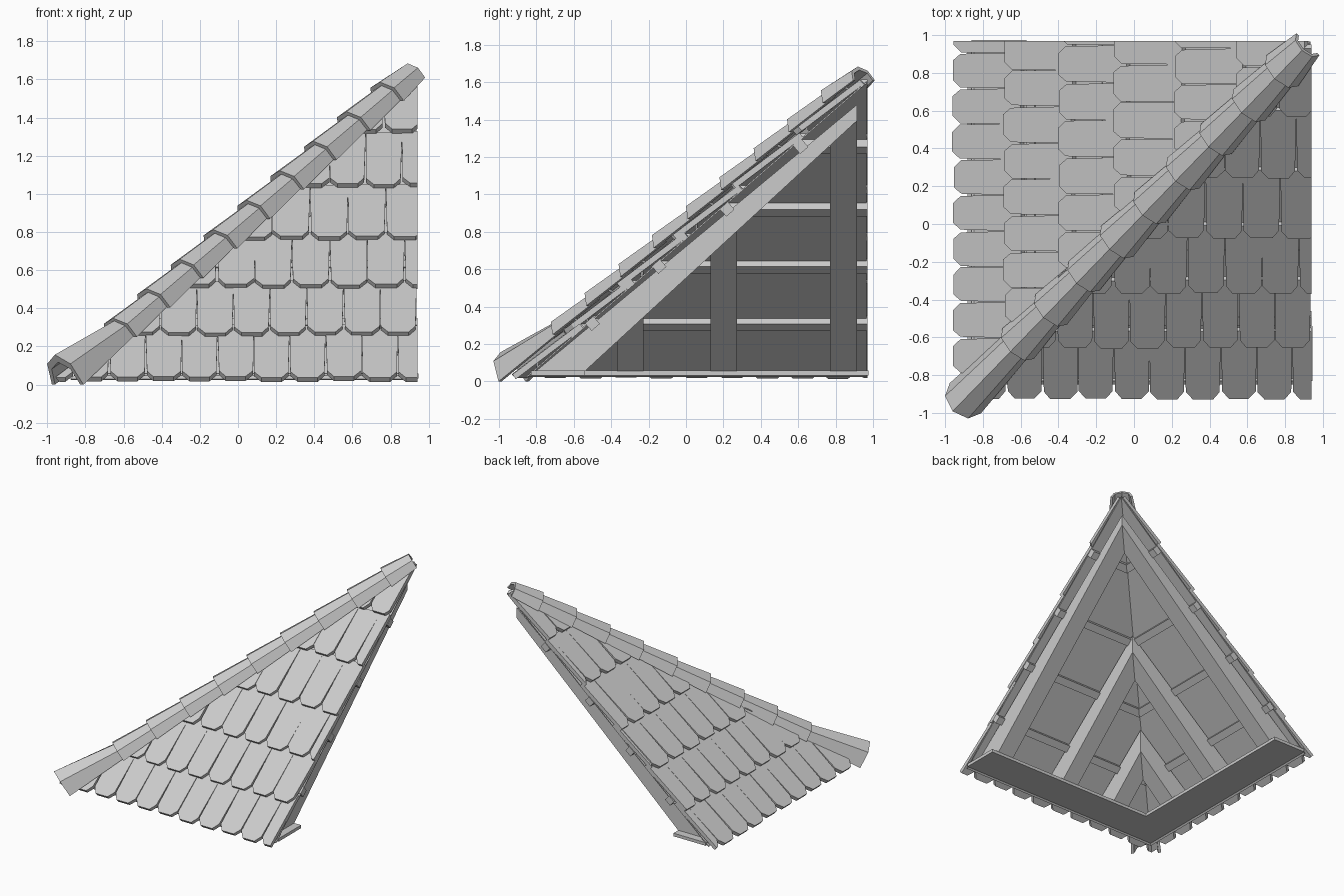
import bpy, bmesh, math, random
from mathutils import Vector

random.seed(4)
if "Cube" in bpy.data.objects:
    bpy.data.objects.remove(bpy.data.objects["Cube"], do_unlink=True)

grey = bpy.data.materials.new("roof_grey")
grey.use_nodes = True
COLOUR = (0.6, 0.6, 0.6, 1)
grey.diffuse_color = COLOUR
grey.node_tree.nodes["Principled BSDF"].inputs["Base Color"].default_value = COLOUR

PITCH = math.atan(0.867)
C, S = math.cos(PITCH), math.sin(PITCH)
EAVE_Y, EAVE_Z = -0.93, 0.03
GABLE_X = 0.94      # open end of the front slope
SHIFT = 0.03        # hip plane is y = x + SHIFT


def on_slope(u, s, n):
    """u along the eave, s up the slope, n out of the slope."""
    return Vector((u, EAVE_Y + s * C - n * S, EAVE_Z + s * S + n * C))


def loft(bm, ring_a, ring_b):
    a = [bm.verts.new(p) for p in ring_a]
    b = [bm.verts.new(p) for p in ring_b]
    bm.faces.new(a)
    bm.faces.new(b[::-1])
    for i in range(len(a)):
        j = (i + 1) % len(a)
        bm.faces.new((a[j], a[i], b[i], b[j]))


def slope_bar(bm, u, outline):
    """Bar from u[0] to u[1] whose side outline is given as (s, n) points."""
    loft(bm, *[[on_slope(x, s, n) for s, n in outline] for x in u])


def rect(s0, s1, n0, n1):
    return [(s0, n0), (s1, n0), (s1, n1), (s0, n1)]


def clip(bm, point, normal):
    """Cut away everything on the normal side and close the cut."""
    geom = bm.verts[:] + bm.edges[:] + bm.faces[:]
    cut = bmesh.ops.bisect_plane(bm, geom=geom, dist=1e-5, plane_co=point,
                                 plane_no=normal, clear_outer=True)["geom_cut"]
    edges = [e for e in cut if isinstance(e, bmesh.types.BMEdge) and e.is_boundary]
    bmesh.ops.holes_fill(bm, edges=edges, sides=0)


def finish(bm, name):
    bmesh.ops.recalc_face_normals(bm, faces=bm.faces[:])
    mesh = bpy.data.meshes.new(name)
    bm.to_mesh(mesh)
    bm.free()
    mesh.materials.append(grey)
    bpy.context.collection.objects.link(bpy.data.objects.new(name, mesh))


def finish_slope(bm, name, side):
    """Trim at the hip, then swap x and y for the side slope."""
    clip(bm, (0, SHIFT, 0), (-1, 1, 0))
    if side:
        for v in bm.verts:
            v.co.x, v.co.y = v.co.y - SHIFT, v.co.x + SHIFT
    finish(bm, ("side_" if side else "front_") + name)


# Tile rows: lower edge, last joint and tile width of each
ROWS = ((-0.93, 0.838, 0.189), (-0.66, 0.745, 0.192), (-0.37, 0.875, 0.197),
        (-0.08, 0.775, 0.198), (0.24, 0.86, 0.19), (0.57, 0.765, 0.19))
TILE_BOTTOM, TILE_TOP, DROP, TILE_LEN = -0.025, 0.006, 0.03, 0.45


def tile(bm, left, right, s):
    s += random.uniform(-0.005, 0.005)
    lift = random.uniform(-0.002, 0.002)
    lean = random.uniform(-0.004, 0.004)
    gap, cut = 0.005, 0.042
    outline = [(left + gap + lean, s + 0.05), (left + cut, s), (right - cut, s),
               (right - gap + lean, s + 0.05), (right, s + TILE_LEN), (left, s + TILE_LEN)]
    loft(bm, *[[on_slope(x, y, n + lift - DROP * (y - s) / TILE_LEN) for x, y in outline]
               for n in (TILE_BOTTOM, TILE_TOP)])


for side in (False, True):
    # Overlapping tiles with clipped lower corners
    bm = bmesh.new()
    for y, joint, width in ROWS:
        u = joint + (0.04 if side else 0)
        while u > y - SHIFT - width:
            tile(bm, u, u + width, (y - EAVE_Y) / C + 0.008)
            u -= width
    clip(bm, (GABLE_X, 0, 0), (1, 0, 0))
    finish_slope(bm, "tiles", side)

    # Thin boarding under the tiles
    bm = bmesh.new()
    slope_bar(bm, (-1, GABLE_X - 0.005), rect(0.06, 2.7, -0.059, -0.052))
    finish_slope(bm, "boarding", side)

    # Horizontal battens
    bm = bmesh.new()
    for s, n in ((0.508, -0.07), (0.977, -0.073), (1.452, -0.08), (1.97, -0.086)):
        slope_bar(bm, (-1, GABLE_X), rect(s - 0.029, s + 0.029, n - 0.027, n + 0.027))
    finish_slope(bm, "battens", side)

    # Deep rafters, tapering upwards and cut level at the foot
    bm = bmesh.new()
    for u in (-0.40, 0.10, 0.74):
        slope_bar(bm, (u, u + 0.143),
                  [(-0.3, -0.254), (2.7, -0.165), (2.7, -0.12), (-0.3, -0.055)])
    clip(bm, (0, 0, 0.045), (0, 0, -1))
    finish_slope(bm, "rafters", side)

    # Flat wall plate under the rafter feet
    bm = bmesh.new()
    loft(bm, *[[Vector((x, y, z)) for x, y in
                ((-1, -0.83), (0.945, -0.83), (0.945, -0.54), (-1, -0.54))]
               for z in (0.033, 0.058)])
    finish_slope(bm, "wall_plate", side)

# Overlapping ridge caps running up the hip
start, end = Vector((-0.91, -0.94, 0.04)), Vector((0.905, 0.935, 1.647))
along = (end - start).normalized()
across = along.cross(Vector((0, 0, 1))).normalized()
up = across.cross(along)
HALF = [(-0.115, -0.045), (-0.085, 0.035), (0, 0.07)]
outer = HALF + [(-w, h) for w, h in HALF[1::-1]]
inner = [(w * 0.8, (h + 0.045) * 0.75 - 0.045) for w, h in outer]
profile = outer + inner[::-1]


def cap_ring(t, width, height, lift):
    base = start.lerp(end, t)
    return [base + across * w * width + up * (h * height + lift) for w, h in profile]


bm = bmesh.new()
STEP = 0.0963
lows = [0] + [0.925 - STEP * k for k in range(8, -1, -1)]
for i, low in enumerate(lows):
    following = lows[i + 1] if i + 1 < len(lows) else 1
    # The lowest cap is taller and open at the eave corner
    foot = cap_ring(low, random.uniform(0.97, 1.03), 1, 0) if i else cap_ring(0, 1, 1.6, 0.025)
    loft(bm, foot, cap_ring(min(1, following + 0.02), 0.73, 0.76, -0.01))
finish(bm, "hip_caps")
